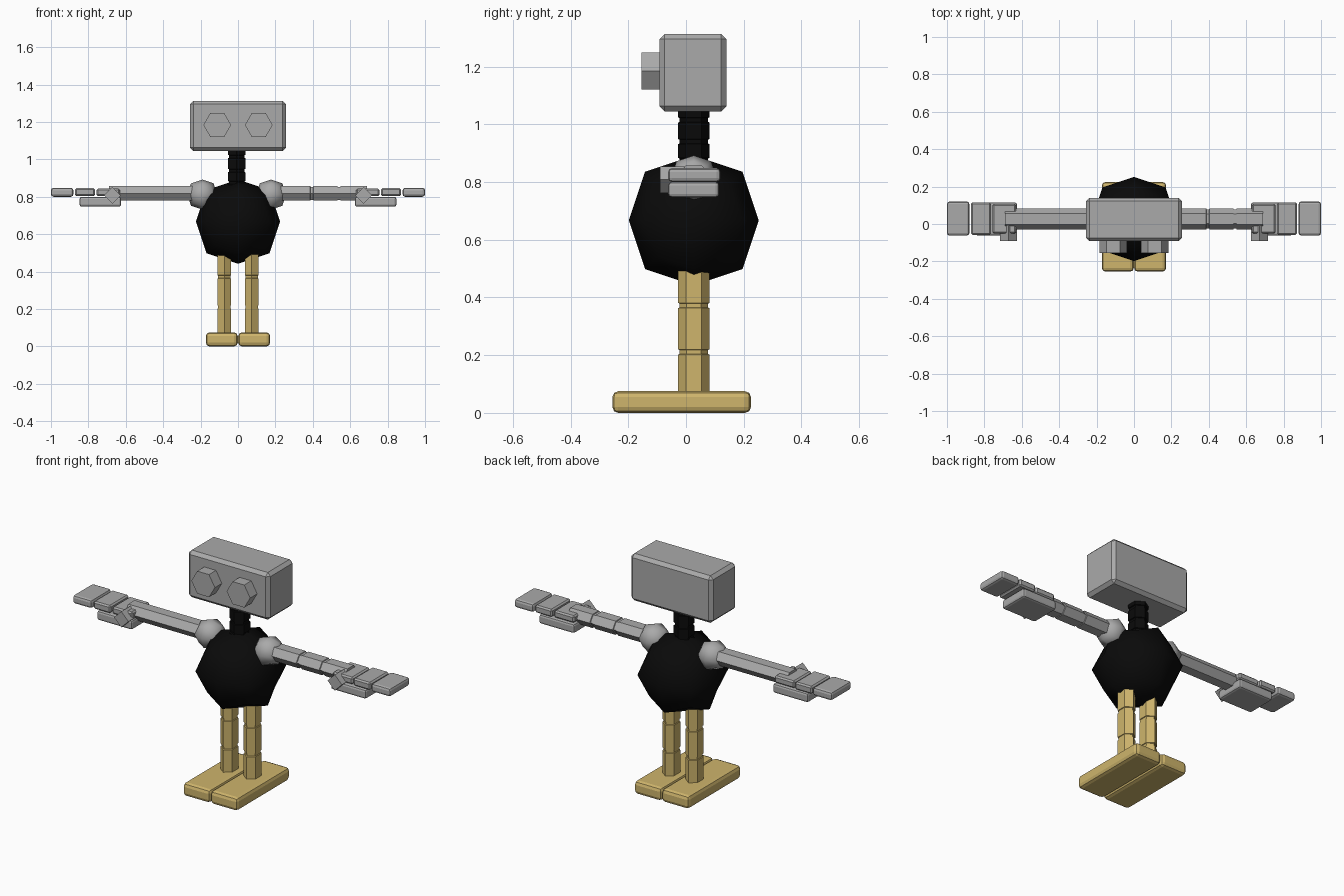
import bpy, math

if "Cube" in bpy.data.objects:
    bpy.data.objects.remove(bpy.data.objects["Cube"])

def material(name, rgb):
    m = bpy.data.materials.new(name)
    m.diffuse_color = (*rgb, 1)
    m.use_nodes = True
    m.node_tree.nodes["Principled BSDF"].inputs["Base Color"].default_value = m.diffuse_color
    return m

GREY = material("grey metal", (0.4, 0.4, 0.4))
BLACK = material("black", (0.003, 0.003, 0.003))
GOLD = material("gold", (0.62, 0.46, 0.15))
CY = 0.027   # depth of the body axis

def mesh_object(name, verts, faces, mat):
    me = bpy.data.meshes.new(name)
    me.from_pydata(verts, [], faces)
    me.materials.append(mat)
    ob = bpy.data.objects.new(name, me)
    bpy.context.collection.objects.link(ob)
    return ob

def box(name, lo, hi, mat, bevel=0.0, segments=1, tilt=0.0):
    size = [abs(b - a) for a, b in zip(lo, hi)]
    bpy.ops.mesh.primitive_cube_add(size=1, location=[(a + b) / 2 for a, b in zip(lo, hi)])
    ob = bpy.context.object
    ob.name = name
    for v in ob.data.vertices:
        v.co = [c * s for c, s in zip(v.co, size)]
    ob.rotation_euler.y = tilt
    ob.data.materials.append(mat)
    if bevel:
        b = ob.modifiers.new("bevel", 'BEVEL')
        b.width, b.segments = bevel, segments
    return ob

def ball(name, loc, r, mat):
    # cube rounded by one subdivision step
    ob = box(name, [c - r for c in loc], [c + r for c in loc], mat)
    s = ob.modifiers.new("round", 'SUBSURF')
    s.levels = s.render_levels = 1
    s.use_limit_surface = False
    ob.data.polygons.foreach_set("use_smooth", [True] * len(ob.data.polygons))
    return ob

def limb(name, axis, start, end, grooves, other, ry, rw, mat):
    # six-sided bar with narrow grooves; corners point to +-y
    rings = [(start, 1)]
    for g in grooves:
        rings += [(g - 0.009, 1), (g - 0.007, 0.9), (g + 0.007, 0.9), (g + 0.009, 1)]
    rings.append((end, 1))
    verts = []
    for t, s in rings:
        for i in range(6):
            a = i * math.pi / 3
            y, w = CY + s * ry * math.cos(a), other + s * rw / 0.866 * math.sin(a)
            verts.append((t, y, w) if axis == 'X' else (w, y, t))
    n = len(rings)
    faces = [tuple(range(6)), tuple(range(6 * n - 6, 6 * n))]
    for k in range(n - 1):
        for i in range(6):
            j = (i + 1) % 6
            faces.append((6 * k + i, 6 * k + j, 6 * k + 6 + j, 6 * k + 6 + i))
    ob = mesh_object(name, verts, faces, mat)
    bpy.context.view_layer.objects.active = ob
    bpy.ops.object.mode_set(mode='EDIT')
    bpy.ops.mesh.select_all(action='SELECT')
    bpy.ops.mesh.normals_make_consistent(inside=False)
    bpy.ops.object.mode_set(mode='OBJECT')
    return ob

# head, neck and body
box("head", (-0.257, -0.092, 1.045), (0.257, 0.14, 1.313), GREY, 0.018)
limb("neck", 'Z', 0.8, 1.08, [0.875, 0.94, 1.015], -0.007, 0.055, 0.046, BLACK)
ball("body", (0, CY, 0.667), 0.225, BLACK)

for s, side in ((-1, "left"), (1, "right")):
    # six-sided eye
    bpy.ops.mesh.primitive_cylinder_add(vertices=6, radius=0.074, depth=0.1,
                                        location=(s * 0.111, -0.105, 1.184),
                                        rotation=(math.pi / 2, math.pi / 6, 0))
    eye = bpy.context.object
    eye.name = side + "_eye"
    eye.data.materials.append(GREY)

    # leg and foot
    limb(side + "_leg", 'Z', 0.04, 0.54, [0.211, 0.372], s * 0.0735, 0.055, 0.037, GOLD)
    box(side + "_foot", (s * 0.001, -0.255, 0), (s * 0.172, 0.225, 0.075), GOLD, 0.02, 2)

    # shoulder and arm
    ball(side + "_shoulder", (s * 0.184 - 0.007, CY, 0.812), 0.08, GREY)
    limb(side + "_arm", 'X', s * 0.18, s * 0.69,
         [s * 0.395, s * 0.54] if s > 0 else [-0.395, -0.54],
         0.818, 0.057, 0.039, GREY)

    # hand: palm, three finger plates and a thumb
    box(side + "_palm", (s * 0.625, -0.062, 0.747), (s * 0.847, 0.115, 0.8), GREY, 0.012, 2)
    box(side + "_finger_base", (s * 0.63, -0.052, 0.803), (s * 0.757, 0.108, 0.843), GREY, 0.008)
    box(side + "_finger_middle", (s * 0.765, -0.058, 0.803), (s * 0.872, 0.115, 0.846), GREY, 0.008)
    box(side + "_finger_tip", (s * 0.88, -0.062, 0.8), (s * 1.0, 0.12, 0.848), GREY, 0.014, 2)
    box(side + "_thumb", (s * 0.672 - 0.032, -0.09, 0.776), (s * 0.672 + 0.032, 0.0, 0.84),
        GREY, 0, 1, math.pi / 4)
